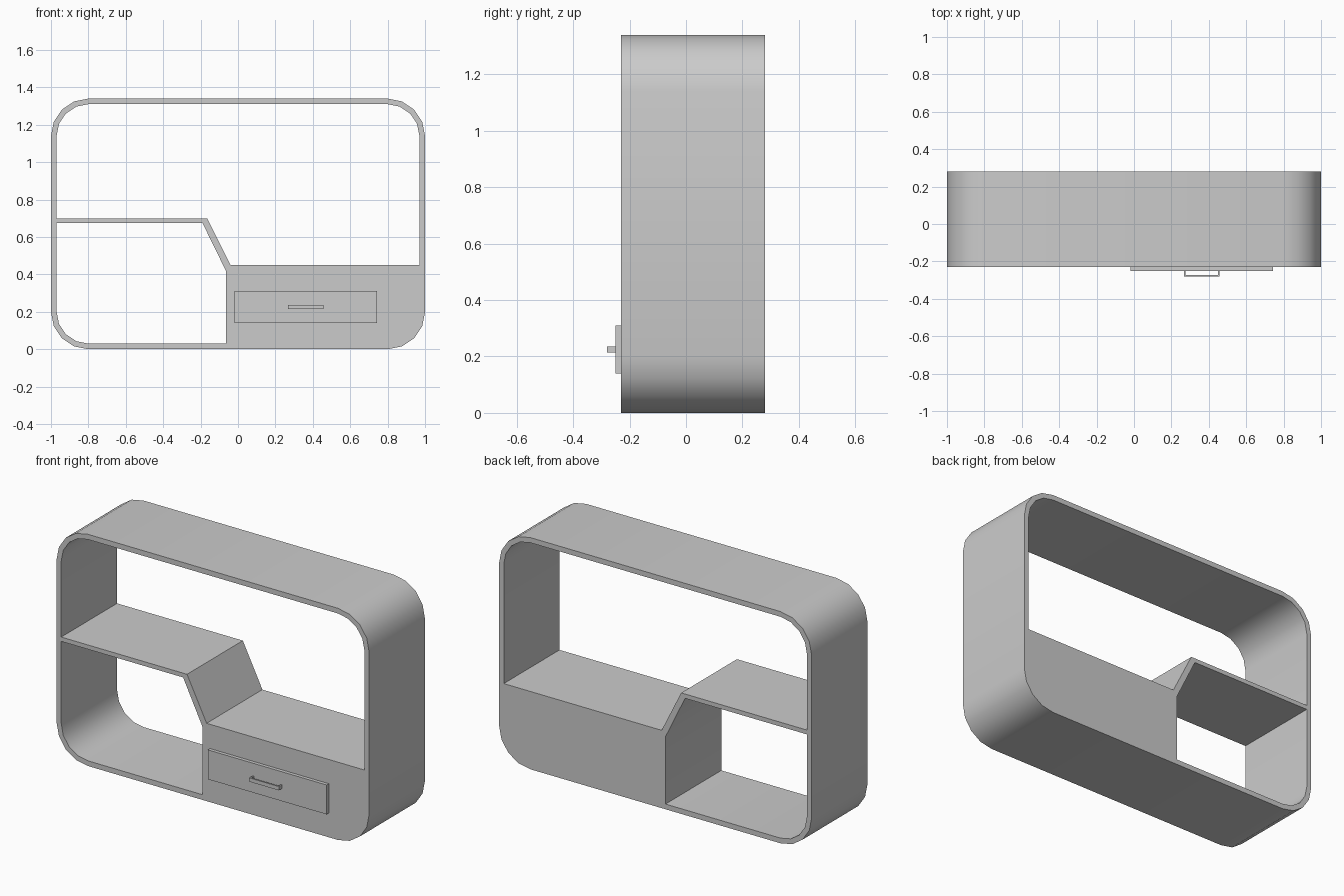
import bpy, bmesh
from math import cos, sin, radians

if "Cube" in bpy.data.objects:
    bpy.data.objects.remove(bpy.data.objects["Cube"])

FRONT, BACK = -0.23, 0.28
SEG = 4


def corner(cx, cz, r, start):
    """Quarter-circle of profile points, counter-clockwise from start degrees."""
    return [(cx + r * cos(radians(start + 90 * i / SEG)),
             cz + r * sin(radians(start + 90 * i / SEG))) for i in range(SEG + 1)]


def extrude_profile(name, loops, y0, y1):
    """Fill an x-z outline (further loops are holes) and extrude it along y."""
    bm = bmesh.new()
    edges = []
    for pts in loops:
        vs = [bm.verts.new((x, y0, z)) for x, z in pts]
        edges += [bm.edges.new((vs[i - 1], vs[i])) for i in range(len(vs))]
    bmesh.ops.triangle_fill(bm, edges=edges, use_beauty=True, use_dissolve=False)
    res = bmesh.ops.extrude_face_region(bm, geom=bm.faces[:], use_keep_orig=True)
    moved = [g for g in res["geom"] if isinstance(g, bmesh.types.BMVert)]
    bmesh.ops.translate(bm, verts=moved, vec=(0, y1 - y0, 0))
    bmesh.ops.recalc_face_normals(bm, faces=bm.faces[:])
    return finish(name, bm)


def finish(name, bm):
    me = bpy.data.meshes.new(name)
    bm.to_mesh(me)
    bm.free()
    ob = bpy.data.objects.new(name, me)
    bpy.context.collection.objects.link(ob)
    return ob


# Cabinet body: rounded frame, stepped shelf and solid drawer block in one profile
outer = (corner(0.8, 1.14, 0.2, 0) + corner(-0.8, 1.14, 0.2, 90)
         + corner(-0.8, 0.2, 0.2, 180) + corner(0.8, 0.2, 0.2, 270))
upper_opening = ([(-0.97, 0.70), (-0.165, 0.70), (-0.04, 0.45), (0.97, 0.45)]
                 + corner(0.8, 1.14, 0.17, 0) + corner(-0.8, 1.14, 0.17, 90))
lower_opening = ([(-0.065, 0.03), (-0.065, 0.42), (-0.19, 0.675), (-0.97, 0.675)]
                 + corner(-0.8, 0.2, 0.17, 180))
body = extrude_profile("cabinet_body", [outer, upper_opening, lower_opening], FRONT, BACK)
bpy.context.view_layer.objects.active = body
body.select_set(True)
bpy.ops.object.shade_smooth_by_angle(angle=radians(30))

# Drawer front panel
extrude_profile("drawer_front",
                [[(-0.018, 0.14), (0.742, 0.14), (0.742, 0.31), (-0.018, 0.31)]],
                -0.25, FRONT)

# U-shaped drawer handle, profile in x-y extruded upwards
bm = bmesh.new()
u = [(0.268, -0.25), (0.268, -0.28), (0.458, -0.28), (0.458, -0.25),
     (0.450, -0.25), (0.450, -0.272), (0.276, -0.272), (0.276, -0.25)]
face = bm.faces.new([bm.verts.new((x, y, 0.214)) for x, y in u])
res = bmesh.ops.extrude_face_region(bm, geom=[face], use_keep_orig=True)
bmesh.ops.translate(bm, vec=(0, 0, 0.022),
                    verts=[g for g in res["geom"] if isinstance(g, bmesh.types.BMVert)])
bmesh.ops.recalc_face_normals(bm, faces=bm.faces[:])
finish("drawer_handle", bm)
